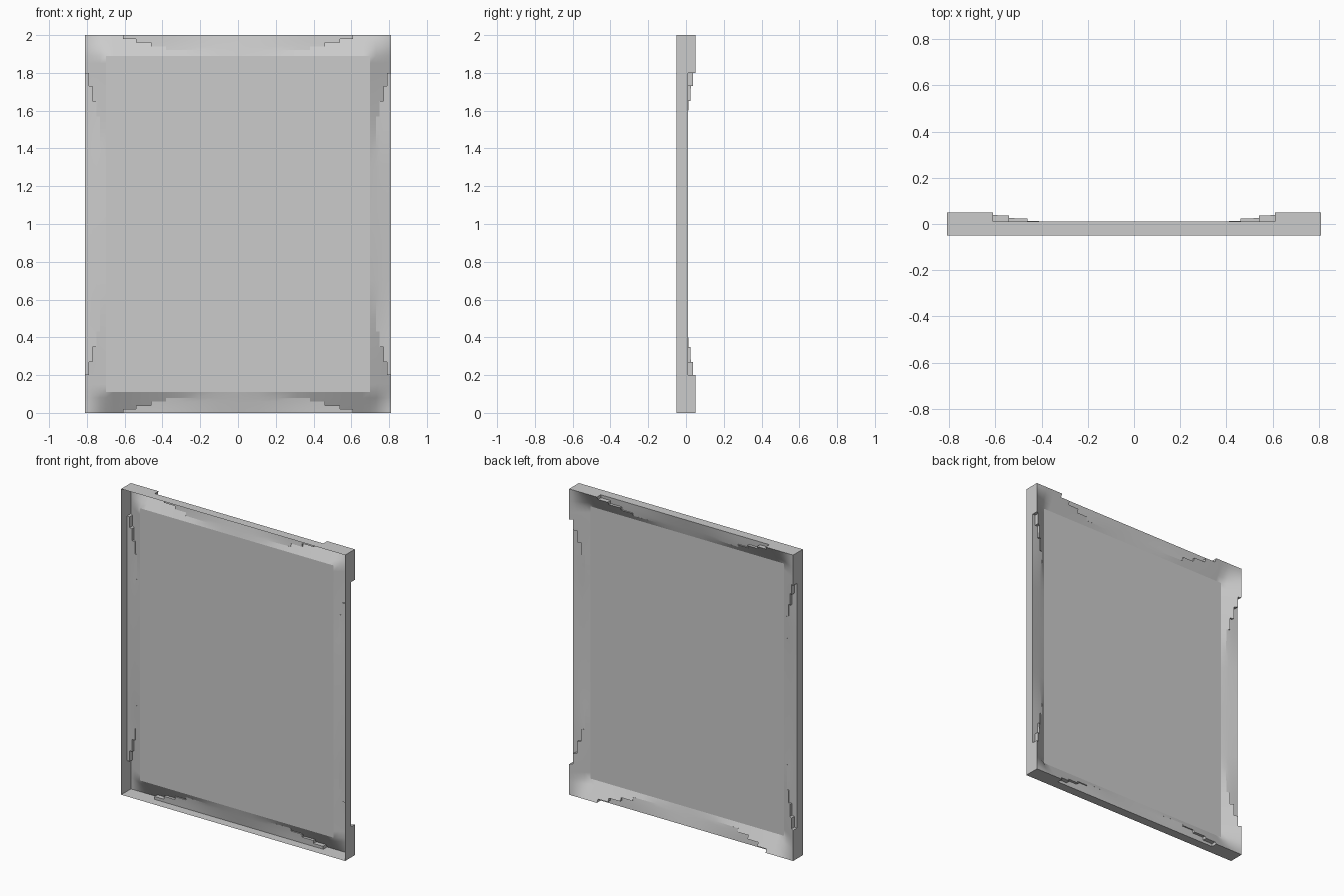
import bpy, bmesh

if "Cube" in bpy.data.objects:
    bpy.data.objects.remove(bpy.data.objects["Cube"])

HX, HZ = 0.81, 1.0            # half width, half height
FRONT, PANEL, RIM = -0.05, -0.015, 0.11
BANDS = [0, .02, .04, .06, .08, RIM]
STEPS = [.20, .27, .35, .43]  # where the raised corner stops in each band
DIST = BANDS + [.15, .20, .27, .35, .43, .5, .6, .7]


def axis(half):
    side = [-half + d for d in DIST]
    return side + [0.0] + [-s for s in reversed(side)]


def smooth(a, b, t):
    k = min(max((t - a) / (b - a), 0), 1)
    return k * k * (3 - 2 * k)


def height(x, z, raised):
    dx, dz = HX - abs(x), HZ - abs(z)
    t = max(dx, dz)
    vx, vz = max(1 - dx / RIM, 0), max(1 - dz / RIM, 0)
    v = max(1 - (1 - vx) * (1 - vz), 0)
    if v < 1e-5:
        return PANEL
    low = .025 * v ** (.3 + .7 * smooth(.4, .8, t))
    if not raised:
        return PANEL + low
    high = .065 * v * (1 - .1 * smooth(.2, .43, t))
    k = smooth(.43, .6, t)
    return PANEL + high * (1 - k) + low * k


def is_raised(x, z):
    dx, dz = HX - abs(x), HZ - abs(z)
    d, t = min(dx, dz), max(dx, dz)
    for far, stop in zip(BANDS[1:], STEPS):
        if d < far:
            return t < stop
    return True


def finish(name, bm):
    bmesh.ops.remove_doubles(bm, verts=bm.verts, dist=1e-5)
    bmesh.ops.dissolve_degenerate(bm, edges=bm.edges, dist=1e-5)
    bmesh.ops.recalc_face_normals(bm, faces=bm.faces)
    me = bpy.data.meshes.new(name)
    bm.to_mesh(me)
    bm.free()
    ob = bpy.data.objects.new(name, me)
    bpy.context.collection.objects.link(ob)
    return ob


# Frame shell: moulded back surface, stepped corner walls, outer rim open at front
bm = bmesh.new()


def quad(*pts):
    bm.faces.new([bm.verts.new((x, y, z + HZ)) for x, y, z in pts])


def wall(a, b, kind, other):
    """Close the gap along edge a-b; other is None at the outer edge."""
    def far(p):
        return FRONT if other is None else height(*p, other)
    ya, yb, fa, fb = height(*a, kind), height(*b, kind), far(a), far(b)
    if abs(ya - fa) + abs(yb - fb) > 1e-4:
        quad((a[0], ya, a[1]), (b[0], yb, b[1]), (b[0], fb, b[1]), (a[0], fa, a[1]))


xs, zs = axis(HX), axis(HZ)
cells = {}
for i in range(len(xs) - 1):
    for j in range(len(zs) - 1):
        cx, cz = (xs[i] + xs[i + 1]) / 2, (zs[j] + zs[j + 1]) / 2
        if min(HX - abs(cx), HZ - abs(cz)) < RIM:
            cells[i, j] = is_raised(cx, cz)

for (i, j), kind in cells.items():
    a, b = (xs[i], zs[j]), (xs[i + 1], zs[j])
    c, d = (xs[i + 1], zs[j + 1]), (xs[i], zs[j + 1])
    quad(*[(p[0], height(*p, kind), p[1]) for p in (a, b, c, d)])
    # steps between raised corner cells and low cells
    for n, p, q in (((i + 1, j), b, c), ((i, j + 1), c, d)):
        if n in cells and cells[n] != kind:
            wall(p, q, kind, cells[n])
    # outer rim
    for edge, p, q in ((i == 0, a, d), (i == len(xs) - 2, b, c),
                       (j == 0, a, b), (j == len(zs) - 2, c, d)):
        if edge:
            wall(p, q, kind, None)
frame = finish("frame", bm)
bpy.context.view_layer.objects.active = frame
frame.select_set(True)
bpy.ops.object.shade_smooth_by_angle(angle=0.52)

# Flat central panel
bm = bmesh.new()
w, h = HX - RIM, HZ - RIM
quad((-w, PANEL, -h), (w, PANEL, -h), (w, PANEL, h), (-w, PANEL, h))
finish("panel", bm)
